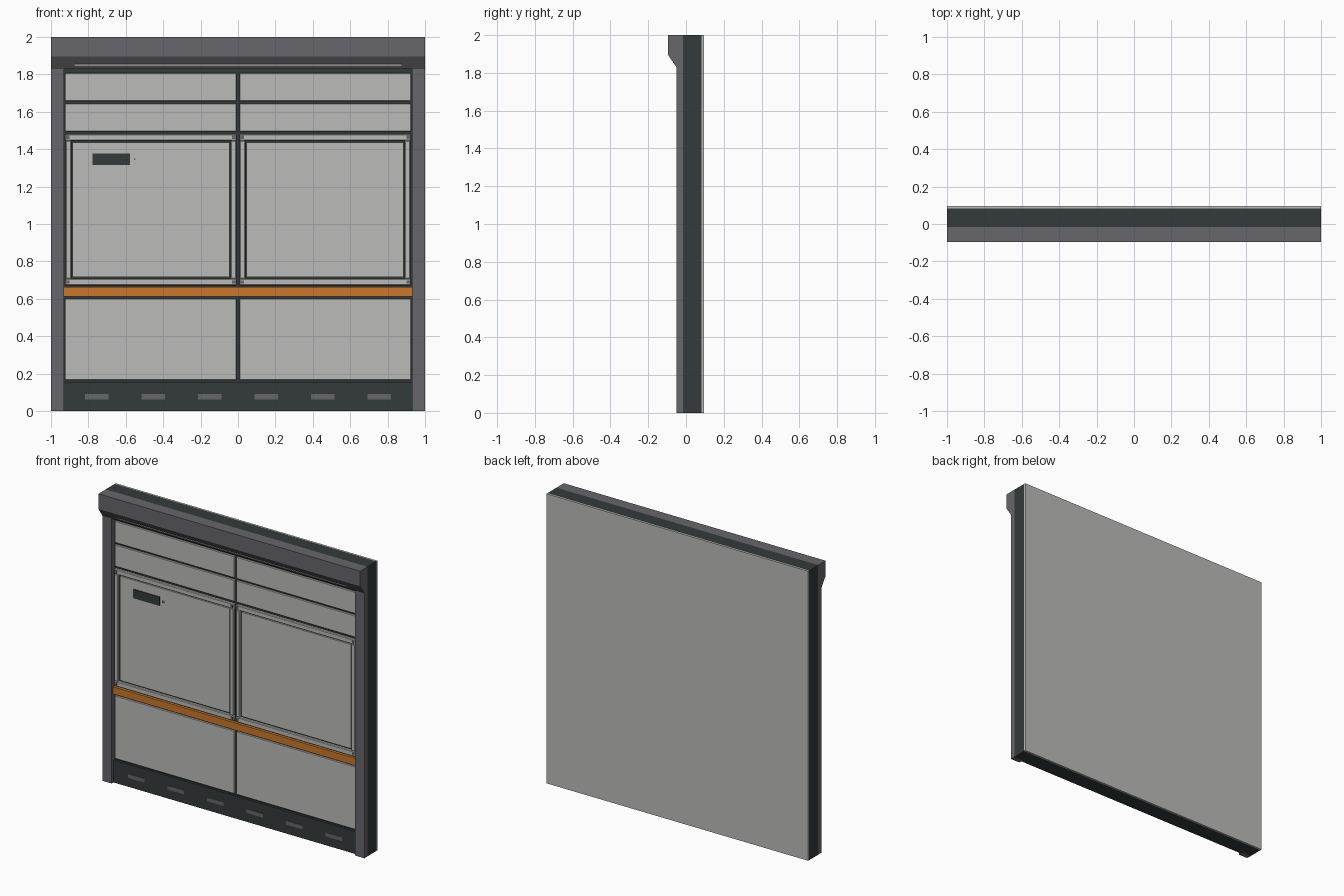
import bpy, bmesh, math

if "Cube" in bpy.data.objects:
    bpy.data.objects.remove(bpy.data.objects["Cube"])


def mat(name, rgb):
    m = bpy.data.materials.new(name)
    m.diffuse_color = (*rgb, 1)
    m.use_nodes = True
    m.node_tree.nodes["Principled BSDF"].inputs["Base Color"].default_value = m.diffuse_color
    return m


GREY = mat("frame grey", (0.135, 0.135, 0.15))
DARK = mat("dark charcoal", (0.033, 0.043, 0.043))
LIGHT = mat("panel light grey", (0.50, 0.50, 0.49))
ORANGE = mat("orange", (0.58, 0.19, 0.025))
WHITE = mat("lamp white", (0.85, 0.85, 0.85))


def finish(name, bm, m, bevel=0):
    bmesh.ops.recalc_face_normals(bm, faces=bm.faces)
    me = bpy.data.meshes.new(name)
    bm.to_mesh(me)
    bm.free()
    me.materials.append(m)
    ob = bpy.data.objects.new(name, me)
    bpy.context.collection.objects.link(ob)
    if bevel:
        b = ob.modifiers.new("bevel", 'BEVEL')
        b.width, b.segments = bevel, 1
    return ob


def box(name, x0, x1, y0, y1, z0, z1, m, bevel=0):
    bm = bmesh.new()
    bmesh.ops.create_cube(bm, size=1)
    for v in bm.verts:
        v.co = ((x0 + x1) / 2 + v.co.x * (x1 - x0),
                (y0 + y1) / 2 + v.co.y * (y1 - y0),
                (z0 + z1) / 2 + v.co.z * (z1 - z0))
    return finish(name, bm, m, bevel)


def extrude_x(name, profile, x0, x1, m):
    """Extrude a closed (y, z) profile along x."""
    bm = bmesh.new()
    f = bm.faces.new([bm.verts.new((x0, y, z)) for y, z in profile])
    r = bmesh.ops.extrude_face_region(bm, geom=[f])
    for v in r["geom"]:
        if isinstance(v, bmesh.types.BMVert):
            v.co.x = x1
    return finish(name, bm, m)


def disc(name, x, z, r, y0, y1, m):
    bm = bmesh.new()
    bmesh.ops.create_cone(bm, cap_ends=True, segments=12, radius1=r, radius2=r, depth=y1 - y0)
    for v in bm.verts:
        a, b, c = v.co
        v.co = (x + a, (y0 + y1) / 2 + c, z + b)
    return finish(name, bm, m)


BODY = -0.015    # front of the wall core
FACE = -0.028    # front of the panels
RAIL = -0.037    # front of the raised rails

# wall core and back sheet
box("wall_core", -1, 1, BODY, 0.083, 0, 2, DARK)
box("back_sheet", -1, 1, 0.083, 0.095, 0, 2, LIGHT)

# hood with sloped underside, and its lamp strip
extrude_x("hood", [(BODY, 2), (-0.095, 2), (-0.095, 1.895), (-0.05, 1.83), (BODY, 1.83)], -1, 1, GREY)
extrude_x("hood_lamp", [(-0.066, 1.856), (-0.068, 1.853), (-0.062, 1.845), (-0.058, 1.845)], -0.875, 0.875, WHITE)

# side pillars
for s, n in ((-1, "left"), (1, "right")):
    a, b = sorted((s * 0.93, s * 1.0))
    box(n + "_pillar", a, b, -0.05, BODY, 0, 1.83, GREY)

# skirting with vent slots
box("skirting", -0.93, 0.93, -0.03, BODY, 0, 0.155, DARK)
for i in range(6):
    x = -0.755 + i * 0.302
    box("vent_slot", x - 0.062, x + 0.062, -0.033, -0.029, 0.063, 0.09, GREY)

# orange bumper strip
box("bumper_strip", -0.93, 0.93, -0.034, BODY, 0.612, 0.662, ORANGE)

# two mirrored bays of panels
for s, n in ((-1, "left"), (1, "right")):
    def bay(name, xa, xb, y0, z0, z1, m=LIGHT, bevel=0):
        a, b = sorted((s * xa, s * xb))
        return box(n + "_" + name, a, b, y0, BODY, z0, z1, m, bevel)

    for name, z0, z1 in (("lower_panel", 0.166, 0.602), ("upper_panel", 1.494, 1.645),
                         ("top_panel", 1.657, 1.808)):
        bay(name, 0.007, 0.924, FACE, z0, z1, bevel=0.003)
    # middle panel framed by raised rails
    bay("middle_panel", 0.046, 0.884, FACE, 0.717, 1.437)
    for name, z0, z1 in (("bottom_rail", 0.672, 0.708), ("top_rail", 1.446, 1.48)):
        bay(name, 0.007, 0.924, RAIL, z0, z1, bevel=0.004)
        for x in (0.022, 0.909):
            zc = (z0 + z1) / 2
            a = s * x
            box(n + "_rail_bolt", a - 0.009, a + 0.009, RAIL - 0.003, RAIL + 0.002,
                zc - 0.009, zc + 0.009, GREY)
    for name, xa, xb in (("inner_rail", 0.009, 0.039), ("outer_rail", 0.891, 0.922)):
        bay(name, xa, xb, RAIL, 0.708, 1.446, bevel=0.004)

# control plate and knob on the left panel
box("control_plate", -0.777, -0.577, FACE - 0.006, FACE + 0.002, 1.315, 1.376, DARK)
disc("control_button", -0.552, 1.346, 0.01, FACE - 0.005, FACE + 0.002, LIGHT)
disc("control_button_core", -0.552, 1.346, 0.005, FACE - 0.007, FACE - 0.004, GREY)
